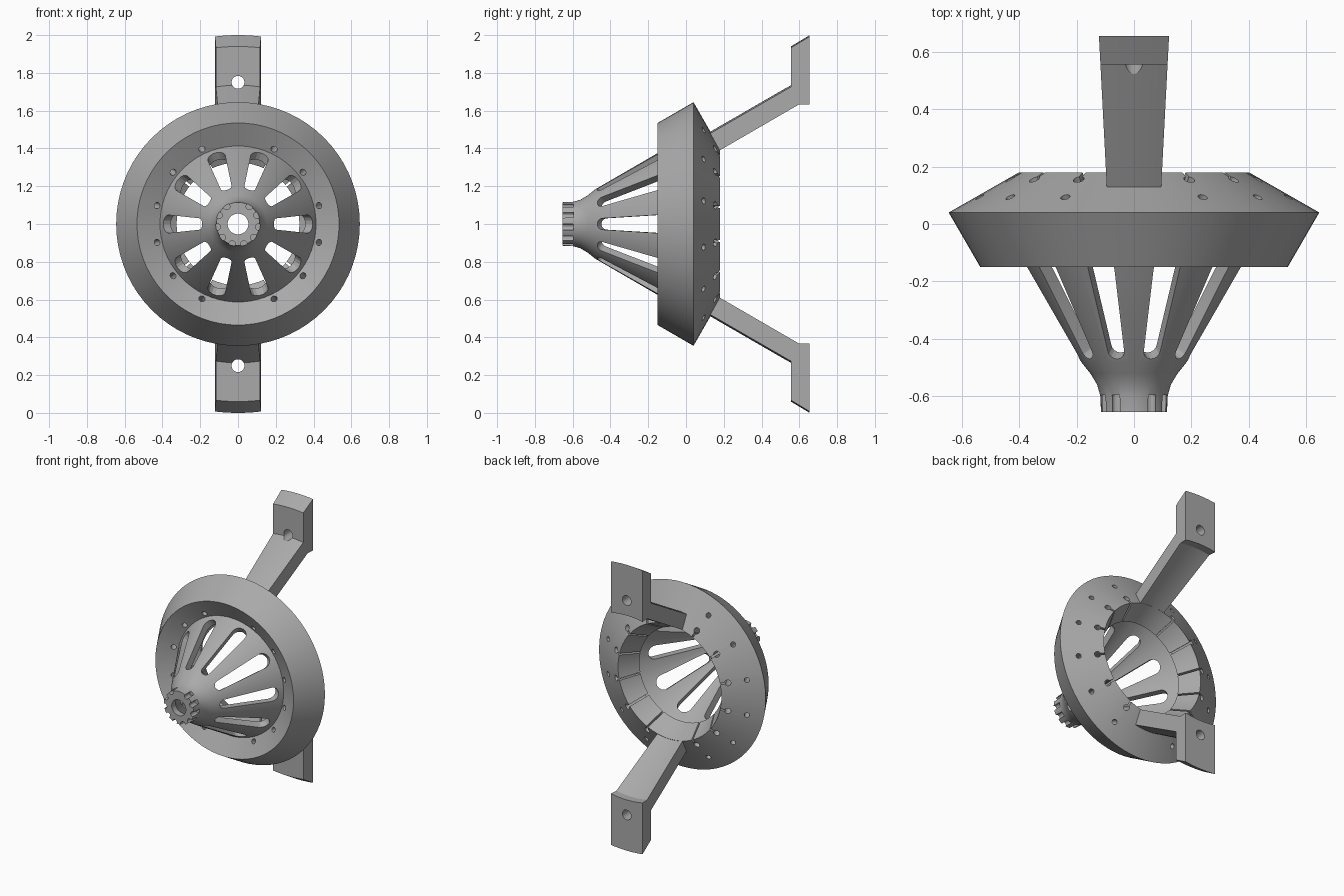
import bpy, bmesh
from math import sin, cos, pi, radians, sqrt
from mathutils import Vector

if "Cube" in bpy.data.objects:
    bpy.data.objects.remove(bpy.data.objects["Cube"])

grey = bpy.data.materials.new("plain grey")
grey.use_nodes = True
grey.diffuse_color = (0.4, 0.4, 0.4, 1)
grey.node_tree.nodes["Principled BSDF"].inputs["Base Color"].default_value = (0.4, 0.4, 0.4, 1)

CENTRE = Vector((0, 0, 1))
Y = Vector((0, 1, 0))


def finish(bm, name):
    bmesh.ops.recalc_face_normals(bm, faces=bm.faces)
    mesh = bpy.data.meshes.new(name)
    bm.to_mesh(mesh)
    bm.free()
    ob = bpy.data.objects.new(name, mesh)
    bpy.context.collection.objects.link(ob)
    mesh.materials.append(grey)
    return ob


def prism(bm, outline, origin, ax, ay, az, start, end):
    """Extrude a 2D outline (in ax, ay) along az."""
    rings = [[bm.verts.new(origin + ax * p + ay * q + az * d) for p, q in outline]
             for d in (start, end)]
    bm.faces.new(rings[0])
    bm.faces.new(rings[1])
    n = len(outline)
    for i in range(n):
        j = (i + 1) % n
        bm.faces.new((rings[0][i], rings[0][j], rings[1][j], rings[1][i]))


def arc(cx, radius, a0, a1, n):
    return [(cx + radius * cos(a0 + (a1 - a0) * i / n),
             radius * sin(a0 + (a1 - a0) * i / n)) for i in range(n + 1)]


def circle(radius, n=16):
    return arc(0, radius, 0, 2 * pi, n)[:-1]


def frame(angle):
    """Radial, tangent, along-cone and cone-normal directions."""
    e = Vector((cos(angle), 0, sin(angle)))
    t = Vector((-sin(angle), 0, cos(angle)))
    slope = radians(30)
    return e, t, Y * cos(slope) + e * sin(slope), e * cos(slope) - Y * sin(slope)


def cut(ob, bm):
    cutter = finish(bm, "cutter")
    cutter.hide_render = True
    mod = ob.modifiers.new("cut", "BOOLEAN")
    mod.operation, mod.solver, mod.object = "DIFFERENCE", "EXACT", cutter
    mod.use_self = True
    bpy.context.view_layer.objects.active = ob
    bpy.ops.object.modifier_apply(modifier=mod.name)
    bpy.data.objects.remove(cutter)


# Slotted cone, hub and clamping ring as one turned profile (y, radius)
profile = [(-.655, .115), (-.6, .117), (-.56, .128), (-.52, .152), (-.48, .184),
           (-.085, .413), (-.15, .535), (.04, .645), (.18, .40), (.05, .325),
           (.001, .41), (-.60, .063), (-.61, .055), (-.655, .055)]
STEPS = 72
bm = bmesh.new()
loops = []
for k in range(STEPS):
    e = frame(2 * pi * k / STEPS)[0]
    loops.append([bm.verts.new(CENTRE + Y * y + e * r) for y, r in profile])
for k in range(STEPS):
    a, b = loops[k], loops[(k + 1) % STEPS]
    for i in range(len(profile)):
        j = (i + 1) % len(profile)
        bm.faces.new((a[i], a[j], b[j], b[i]))
body = finish(bm, "cone_and_ring")

bm = bmesh.new()
# Tapered cone windows
window = arc(.03, .03, pi / 2, 3 * pi / 2, 8) + arc(.362, .048, -pi / 2, pi / 2, 8)
for k in range(10):
    e, t, u, n = frame(2 * pi * k / 10)
    prism(bm, window, CENTRE + Y * -.47 + e * .19, u, t, n, -.065, .05)
# Bolt holes and slotted keyholes around the ring, skipped at the arms
for k in range(14):
    if k % 7 == 0:
        continue
    e, t, u, n = frame(pi / 2 + 2 * pi * k / 14)
    prism(bm, circle(.017), CENTRE + Y * -.098 + e * .44, t, n, u, -.05, .3)
    back = CENTRE + Y * .155 + e * .443
    prism(bm, circle(.02), back, t, n, u, -.22, .06)
    slit = [(-.006, -.075), (.006, -.075), (.006, 0), (-.006, 0)]
    prism(bm, slit, back, t, n, u, -.21, .055)
# Hub flutes
for k in range(1, 11):
    e, t, u, n = frame(pi / 2 + 2 * pi * k / 11)
    prism(bm, circle(.017, 12), CENTRE + e * .11, t, e, Y, -.68, -.595)
cut(body, bm)

# Mounting arms: bent profile (y, radius) swept across a curved, flaring width
arm = [(.105, .475), (.555, .735), (.555, .94), (.655, 1), (.655, .645), (.6, .645), (.16, .391)]
COLS = 8
for side, name in ((1, "upper_arm"), (-1, "lower_arm")):
    bm = bmesh.new()
    cols = []
    for c in range(COLS + 1):
        f = 2 * c / COLS - 1
        col = []
        for y, r in arm:
            x = f * (.088 + .052 * y)
            col.append(bm.verts.new((x, y, 1 + side * sqrt(r * r - x * x))))
        cols.append(col)
    for a, b in zip(cols, cols[1:]):
        for i in range(len(arm)):
            j = (i + 1) % len(arm)
            bm.faces.new((a[i], a[j], b[j], b[i]))
    bm.faces.new(cols[0])
    bm.faces.new(cols[-1])
    ob = finish(bm, name)
    # Screw hole through the foot
    hole = bmesh.new()
    prism(hole, circle(.034, 24), Vector((0, 0, 1 + side * .75)),
          Vector((1, 0, 0)), Vector((0, 0, 1)), Y, .4, .8)
    cut(ob, hole)

# Smooth shading with crisp edges
for ob in bpy.context.scene.objects:
    ob.select_set(ob.type == "MESH")
bpy.context.view_layer.objects.active = body
bpy.ops.object.shade_smooth_by_angle(angle=radians(20))
